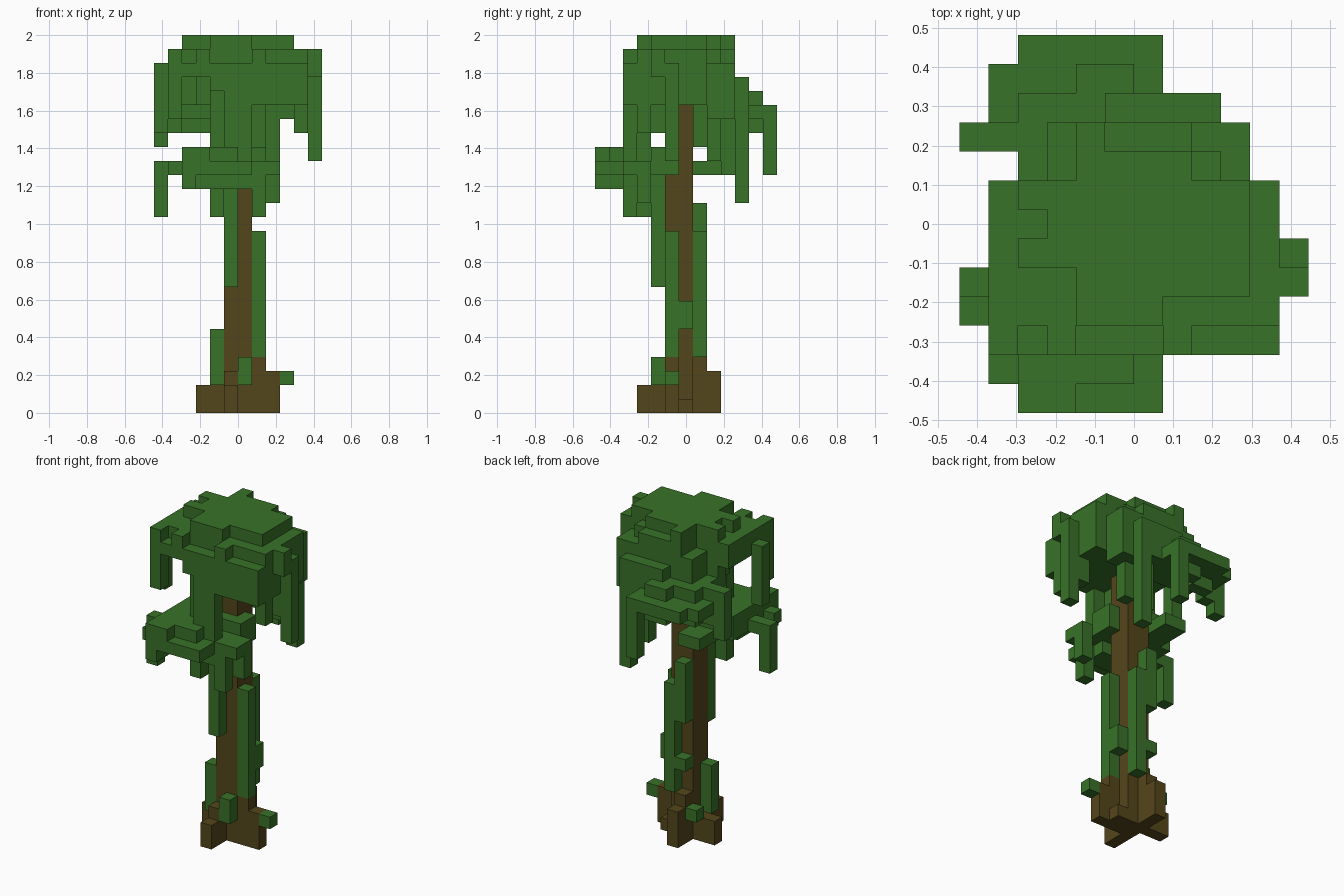
import bpy
import bmesh
from mathutils import Vector

cube = bpy.data.objects.get("Cube")
if cube:
    bpy.data.objects.remove(cube, do_unlink=True)

CELL = 2 / 27
ORIGIN = Vector((0, -6.5, 0))
filled = {}


def material(name, color):
    mat = bpy.data.materials.new(name)
    mat.use_nodes = True
    mat.diffuse_color = color
    mat.node_tree.nodes["Principled BSDF"].inputs["Base Color"].default_value = color
    return mat


def block(part, x, y, z):
    """Fill a box of grid cells; cells already taken keep their first part."""
    for i in range(*x):
        for j in range(*y):
            for k in range(*z):
                filled.setdefault((i, j, k), part)


def column(part, x, y, z):
    """Fill a vertical strand one cell wide."""
    block(part, x=(x, x + 1), y=(y, y + 1), z=z)


def build(part, mat):
    """Make one mesh from the outer faces of all cells of a part."""
    bm = bmesh.new()
    for cell, owner in filled.items():
        if owner != part:
            continue
        centre = Vector(cell) + Vector((0.5, 0.5, 0.5)) + ORIGIN
        for axis in range(3):
            for sign in (-1, 1):
                side = Vector((0, 0, 0))
                side[axis] = sign
                if tuple(int(a + b) for a, b in zip(cell, side)) in filled:
                    continue
                u = Vector((0, 0, 0))
                u[(axis + 1) % 3] = 0.5
                v = side.cross(u)
                mid = centre + side * 0.5
                corners = (mid - u - v, mid + u - v, mid + u + v, mid - u + v)
                bm.faces.new([bm.verts.new(c * CELL) for c in corners])
    bmesh.ops.remove_doubles(bm, verts=bm.verts, dist=CELL / 100)
    mesh = bpy.data.meshes.new(part)
    bm.to_mesh(mesh)
    bm.free()
    mesh.materials.append(mat)
    bpy.context.collection.objects.link(bpy.data.objects.new(part, mesh))


# Trunk
block("trunk", x=(-1, 1), y=(5, 7), z=(0, 22))

# Roots: stepped arms on four sides
block("roots", x=(1, 2), y=(5, 6), z=(0, 4))
block("roots", x=(2, 3), y=(5, 6), z=(0, 3))
block("roots", x=(-3, -1), y=(6, 7), z=(0, 2))
block("roots", x=(-1, 0), y=(3, 5), z=(0, 2))
column("roots", x=-1, y=4, z=(2, 3))
column("roots", x=1, y=6, z=(0, 1))
column("roots", x=-1, y=7, z=(0, 4))
column("roots", x=-1, y=8, z=(0, 3))

# Vines climbing the trunk
column("trunk_vines", x=-1, y=4, z=(9, 17))
column("trunk_vines", x=1, y=5, z=(4, 13))
column("trunk_vines", x=1, y=6, z=(6, 8))
column("trunk_vines", x=0, y=7, z=(4, 13))
column("trunk_vines", x=-1, y=7, z=(10, 15))
column("trunk_vines", x=-1, y=7, z=(6, 7))
column("trunk_vines", x=-2, y=5, z=(2, 6))

# Small tufts at the foot
column("foot_tufts", x=0, y=4, z=(2, 4))
column("foot_tufts", x=3, y=5, z=(2, 3))
column("foot_tufts", x=-2, y=7, z=(2, 3))

# Lower front canopy
low = "lower_canopy"
block(low, x=(-4, 1), y=(0, 1), z=(17, 18))
block(low, x=(-5, 1), y=(1, 2), z=(17, 18))
block(low, x=(-4, 3), y=(2, 4), z=(17, 18))
block(low, x=(-5, -4), y=(3, 4), z=(17, 18))
block(low, x=(-4, 2), y=(4, 6), z=(17, 18))
block(low, x=(-4, -3), y=(0, 2), z=(16, 17))
block(low, x=(-3, 1), y=(2, 4), z=(16, 17))
block(low, x=(-4, -2), y=(0, 1), z=(18, 19))
block(low, x=(-4, 0), y=(1, 6), z=(18, 19))
block(low, x=(0, 2), y=(4, 6), z=(18, 19))
block(low, x=(-3, -1), y=(7, 9), z=(17, 18))
block(low, x=(-3, -1), y=(6, 7), z=(17, 19))

# Vines below the lower canopy
column("lower_vines", x=-6, y=3, z=(14, 18))
column("lower_vines", x=1, y=2, z=(14, 17))
column("lower_vines", x=2, y=3, z=(15, 17))
column("lower_vines", x=-2, y=3, z=(14, 16))

# Leaf wall joining both canopies
block("leaf_wall", x=(-1, 1), y=(2, 3), z=(18, 24))
block("leaf_wall", x=(-2, 0), y=(3, 4), z=(18, 24))

# Crown: uneven flat top
top = "crown_top"
block(top, x=(-2, 1), y=(3, 4), z=(25, 27))
block(top, x=(-2, 4), y=(4, 5), z=(26, 27))
block(top, x=(-4, 4), y=(5, 6), z=(26, 27))
block(top, x=(-3, 4), y=(6, 7), z=(26, 27))
block(top, x=(-4, 4), y=(7, 8), z=(26, 27))
block(top, x=(-2, 2), y=(8, 9), z=(26, 27))
block(top, x=(-2, -1), y=(9, 10), z=(26, 27))

# Crown: broad middle with a notched front edge
mid = "crown_middle"
block(mid, x=(-5, 5), y=(3, 8), z=(24, 26))
block(mid, x=(-2, 3), y=(8, 9), z=(25, 26))
block(mid, x=(-2, 2), y=(9, 10), z=(25, 26))
block(mid, x=(-3, 4), y=(8, 10), z=(24, 25))
block(mid, x=(-4, -3), y=(2, 3), z=(24, 25))
block(mid, x=(-3, -2), y=(2, 3), z=(24, 26))
block(mid, x=(-2, 1), y=(2, 3), z=(23, 25))
block(mid, x=(1, 2), y=(2, 3), z=(22, 26))
block(mid, x=(2, 5), y=(2, 3), z=(22, 25))
block(mid, x=(-2, 5), y=(3, 5), z=(22, 24))
block(mid, x=(-3, 5), y=(5, 8), z=(22, 24))
block(mid, x=(-4, -3), y=(7, 8), z=(22, 24))
block(mid, x=(5, 6), y=(4, 5), z=(24, 26))

# Crown: deep back with stepped ledges
back = "crown_back"
block(back, x=(-4, 4), y=(8, 10), z=(21, 23))
block(back, x=(-3, 4), y=(8, 10), z=(23, 24))
block(back, x=(-4, 3), y=(10, 11), z=(21, 23))
block(back, x=(-1, 3), y=(10, 11), z=(23, 24))
block(back, x=(-4, -2), y=(10, 11), z=(20, 21))
block(back, x=(-5, -4), y=(10, 12), z=(21, 22))
block(back, x=(-4, 1), y=(11, 13), z=(21, 22))
block(back, x=(-2, 0), y=(11, 12), z=(20, 23))
block(back, x=(-5, -4), y=(9, 10), z=(20, 23))
block(back, x=(4, 5), y=(5, 6), z=(20, 22))

# Vines hanging from the crown
column("crown_vines", x=-5, y=2, z=(21, 26))
column("crown_vines", x=-6, y=4, z=(20, 25))
column("crown_vines", x=-6, y=9, z=(19, 23))
column("crown_vines", x=5, y=5, z=(18, 25))
column("crown_vines", x=2, y=10, z=(15, 21))
column("crown_vines", x=0, y=12, z=(17, 21))
column("crown_vines", x=4, y=3, z=(20, 22))
column("crown_vines", x=1, y=9, z=(17, 21))
column("crown_vines", x=2, y=8, z=(18, 21))
column("crown_vines", x=1, y=7, z=(19, 22))

leaf_green = material("leaf_green", (0.04, 0.168, 0.021, 1))
bark_brown = material("bark_brown", (0.088, 0.061, 0.011, 1))
for part in dict.fromkeys(filled.values()):
    build(part, bark_brown if part in ("trunk", "roots") else leaf_green)
